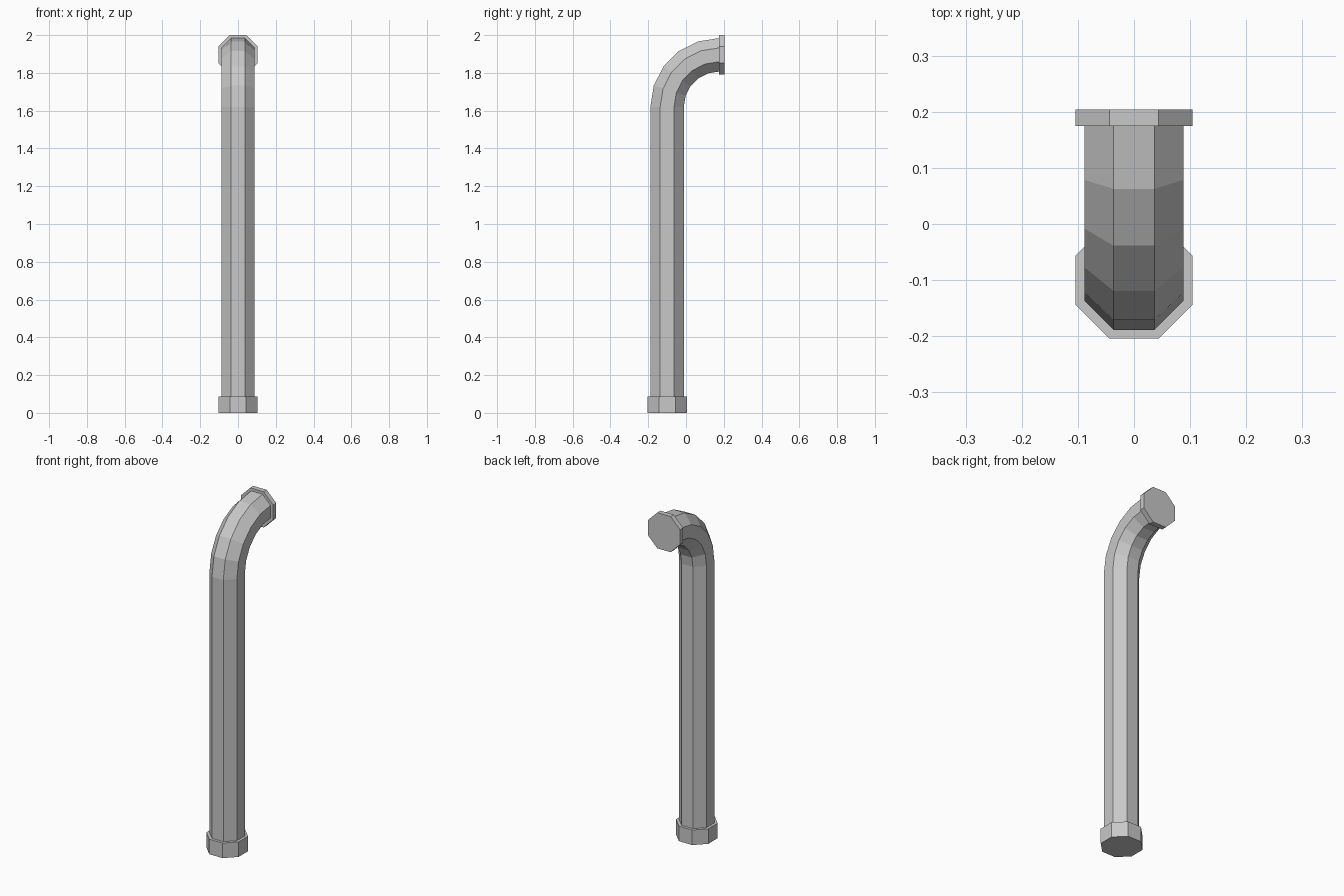
import bpy, bmesh
from math import pi, cos, sin
from mathutils import Vector

SIDES = 8
PIPE_R, COLLAR_R = 0.0885, 0.1045      # distance from centre to flat side
AXIS_Y, END_Y = -0.1, 0.175            # upright axis, end of the bend
BEND_R = END_Y - AXIS_Y
BEND_Z = 2 - COLLAR_R - BEND_R         # height where the bend starts
BASE_H, TOP_Y = 0.088, 0.2045
BEND_STEPS = 5

if "Cube" in bpy.data.objects:
    bpy.data.objects.remove(bpy.data.objects["Cube"], do_unlink=True)

metal = bpy.data.materials.new("grey_metal")
metal.use_nodes = True
grey = (0.58, 0.58, 0.58, 1)
metal.diffuse_color = grey
metal.node_tree.nodes["Principled BSDF"].inputs["Base Color"].default_value = grey


def sweep(name, stations, apothem, capped):
    """Sweep an octagon through (y, z, tilt) stations; tilt 0 points up, pi/2 points back."""
    bm = bmesh.new()
    radius = apothem / cos(pi / SIDES)
    rings = []
    for y, z, tilt in stations:
        across = Vector((0, cos(tilt), -sin(tilt)))
        ring = []
        for i in range(SIDES):
            a = 2 * pi * (i + 0.5) / SIDES
            ring.append(bm.verts.new(Vector((radius * cos(a), y, z)) + across * radius * sin(a)))
        rings.append(ring)
    for low, high in zip(rings, rings[1:]):
        for i in range(SIDES):
            j = (i + 1) % SIDES
            bm.faces.new((low[i], low[j], high[j], high[i]))
    if capped:
        bm.faces.new(rings[0][::-1])
        bm.faces.new(rings[-1])
    mesh = bpy.data.meshes.new(name)
    bm.to_mesh(mesh)
    bm.free()
    mesh.materials.append(metal)
    obj = bpy.data.objects.new(name, mesh)
    bpy.context.collection.objects.link(obj)
    return obj


# Pipe: straight upright followed by a quarter bend to the back
path = [(AXIS_Y, BASE_H, 0)]
for k in range(BEND_STEPS + 1):
    t = k / BEND_STEPS * pi / 2
    path.append((END_Y - BEND_R * cos(t), BEND_Z + BEND_R * sin(t), t))
sweep("bent_pipe", path, PIPE_R, False)

# Solid collars at both ends
sweep("base_collar", [(AXIS_Y, 0, 0), (AXIS_Y, BASE_H, 0)], COLLAR_R, True)
top_z = BEND_Z + BEND_R
sweep("top_collar", [(END_Y, top_z, pi / 2), (TOP_Y, top_z, pi / 2)], COLLAR_R, True)
